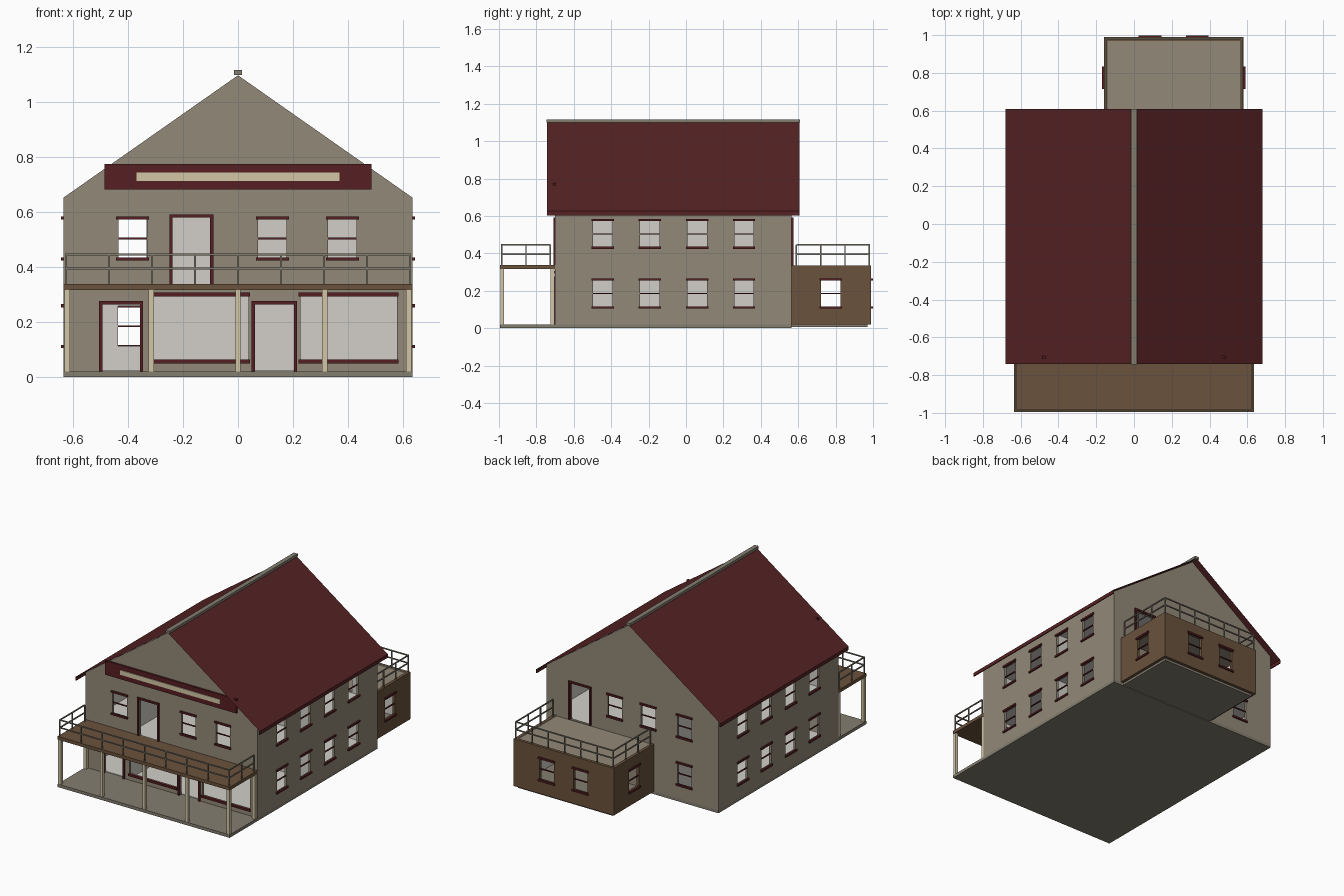
import bpy, bmesh

cube = bpy.data.objects.get("Cube")
if cube:
    bpy.data.objects.remove(cube, do_unlink=True)


def material(name, rgb):
    lin = [(c / 255 / 12.92) if c < 11 else ((c / 255 + 0.055) / 1.055) ** 2.4 for c in rgb]
    m = bpy.data.materials.new(name)
    m.use_nodes = True
    m.diffuse_color = (*lin, 1)
    m.node_tree.nodes["Principled BSDF"].inputs["Base Color"].default_value = (*lin, 1)
    return m


STUCCO = material("stucco", (146, 137, 120))
PLASTER = material("light_plaster", (210, 207, 200))
ROOF = material("roof_red", (86, 34, 35))
TRIM = material("trim_red", (86, 30, 34))
BROWN = material("wood_brown", (106, 82, 60))
CREAM = material("cream_paint", (210, 198, 166))
GREY = material("stone_grey", (132, 126, 112))


def finish(name, bm, *mats):
    bmesh.ops.recalc_face_normals(bm, faces=bm.faces)
    mesh = bpy.data.meshes.new(name)
    bm.to_mesh(mesh)
    bm.free()
    for m in mats:
        mesh.materials.append(m)
    ob = bpy.data.objects.new(name, mesh)
    bpy.context.collection.objects.link(ob)
    return ob


def boxes(name, mat, *items):
    """One object from boxes given as x0, x1, y0, y1, z0, z1."""
    bm = bmesh.new()
    for x0, x1, y0, y1, z0, z1 in items:
        vs = bmesh.ops.create_cube(bm, size=1)["verts"]
        for v in vs:
            v.co = (x1 if v.co.x > 0 else x0, y1 if v.co.y > 0 else y0, z1 if v.co.z > 0 else z0)
    return finish(name, bm, mat)


def place(axis, u, d, z):
    return (u, d, z) if axis == "y" else (d, u, z)


def wall(name, mat, axis, outer, inner, u_range, z_range, holes):
    """Wall facing along axis, with open rectangular holes (u0, u1, z0, z1)."""
    us = sorted({*u_range, *(u for h in holes for u in h[:2])})
    zs = sorted({*z_range, *(z for h in holes for z in h[2:])})

    def solid(i, j):
        if not (0 <= i < len(us) - 1 and 0 <= j < len(zs) - 1):
            return False
        u, z = (us[i] + us[i + 1]) / 2, (zs[j] + zs[j + 1]) / 2
        return not any(a < u < b and c < z < d for a, b, c, d in holes)

    bm = bmesh.new()
    for i in range(len(us) - 1):
        for j in range(len(zs) - 1):
            if not solid(i, j):
                continue
            ring = [(i, j), (i + 1, j), (i + 1, j + 1), (i, j + 1)]
            for depth, index in ((outer, 0), (inner, 1)):
                f = bm.faces.new([bm.verts.new(place(axis, us[a], depth, zs[b])) for a, b in ring])
                f.material_index = index
            sides = [(i, j - 1), (i + 1, j), (i, j + 1), (i - 1, j)]
            for k, near in enumerate(sides):
                if not solid(*near):
                    (a, b), (c, d) = ring[k], ring[(k + 1) % 4]
                    bm.faces.new([bm.verts.new(place(axis, us[p], q, zs[r]))
                                  for p, q, r in ((a, outer, b), (c, outer, d), (c, inner, d), (a, inner, b))])
    bmesh.ops.remove_doubles(bm, verts=bm.verts, dist=0.0001)
    return finish(name, bm, mat, PLASTER)


def trim_box(axis, face, sign, u0, u1, z0, z1, out=0.009, back=0.004):
    d0, d1 = sorted((face - sign * back, face + sign * out))
    return (u0, u1, d0, d1, z0, z1) if axis == "y" else (d0, d1, u0, u1, z0, z1)


def window_trim(name, axis, face, sign, holes):
    items = []
    for a, b, c, d in holes:
        items += [trim_box(axis, face, sign, a - .008, b + .008, d - .004, d + .008),
                  trim_box(axis, face, sign, a - .008, b + .008, c - .008, c + .004),
                  trim_box(axis, face, sign, a, b, (c + d) / 2 - .003, (c + d) / 2 + .003, -.002, .01)]
    boxes(name, TRIM, *items)


def door_trim(name, face, sign, holes):
    items = []
    for a, b, c, d in holes:
        items += [trim_box("y", face, sign, a - .012, a, c, d + .012),
                  trim_box("y", face, sign, b, b + .012, c, d + .012),
                  trim_box("y", face, sign, a, b, d, d + .012)]
    boxes(name, TRIM, *items)


def openings(centres, levels):
    return [(c - .052, c + .052, z, z + .145) for z in levels for c in centres]


LOW, HIGH = .113, .432
W, FRONT, BACK, T, EAVE, RIDGE = .635, -.70, .565, .015, .653, 1.098

# Ground slabs
boxes("base_slab", GREY, (-W, W, -.995, BACK, 0, .02))
boxes("annex_slab", GREY, (-.14, .56, BACK, .97, .005, .022))

# Front wall: windows, shop windows and doors
front_windows = openings((-.383, .125, .38), (HIGH,))
front_doors = [(-.493, -.357, .02, .265), (.062, .203, .02, .265), (-.238, -.102, .335, .58)]
shop_windows = [(-.31, .038, .062, .293), (.227, .578, .062, .293)]
wall("front_wall", STUCCO, "y", FRONT, FRONT + T, (-W, W), (.02, EAVE),
     front_windows + front_doors + shop_windows)
window_trim("front_window_trim", "y", FRONT, -1, front_windows)
door_trim("front_door_frames", FRONT, -1, front_doors)
boxes("shop_window_trim", TRIM, *[trim_box("y", FRONT, -1, a - .006, b + .006, z, z + .014)
                                  for a, b, c, d in shop_windows for z in (c - .012, d)])

# Back wall
back_windows = openings((.13, -.117), (HIGH,)) + openings((-.385,), (LOW, HIGH))
back_doors = [(.315, .457, .335, .58)]
wall("back_wall", STUCCO, "y", BACK, BACK - T, (-W, W), (.02, EAVE), back_windows + back_doors)
window_trim("back_window_trim", "y", BACK, 1, back_windows)
door_trim("back_door_frame", BACK, 1, back_doors)

# Long side walls
side_windows = openings((-.445, -.195, .06, .31), (LOW, HIGH))
for side, s in (("left", 1), ("right", -1)):
    wall(side + "_wall", STUCCO, "x", s * W, s * (W - T), (FRONT, BACK), (.02, EAVE), side_windows)
    window_trim(side + "_window_trim", "x", s * W, s, side_windows)

# Gables
for name, y0, y1 in (("front_gable", FRONT, FRONT + T), ("back_gable", BACK - T, BACK)):
    bm = bmesh.new()
    tri = [(-W, EAVE), (W, EAVE), (0, RIDGE)]
    f = bm.faces.new([bm.verts.new((x, y0, z)) for x, z in tri])
    new = bmesh.ops.extrude_face_region(bm, geom=[f], use_keep_orig=True)["geom"]
    bmesh.ops.translate(bm, vec=(0, y1 - y0, 0), verts=[v for v in new if isinstance(v, bmesh.types.BMVert)])
    finish(name, bm, STUCCO)

# Inside floors and partitions
boxes("interior_floors", PLASTER, (-W + T, W - T, FRONT + T, BACK - T, .318, .33),
      (-W + T, W - T, FRONT + T, BACK - T, .645, .65),
      (-W + T, W - T, FRONT + T, BACK - T, .02, .024))
boxes("interior_partitions", PLASTER, (-.325, -.315, FRONT + T, BACK - T, .024, .645),
      (-.315, W - T, -.075, -.065, .024, .645))

# Roof sheets with a drop at the eaves, and the ridge cap
for side, s in (("left", 1), ("right", -1)):
    bm = bmesh.new()
    rows = [[bm.verts.new((s * x, y, z)) for y in (-.742, .608)]
            for x, z in ((0, 1.104), (.68, .626), (.68, .602), (.674, .602), (.674, .624))]
    for p, q in zip(rows, rows[1:]):
        bm.faces.new((p[0], p[1], q[1], q[0]))
    finish(side + "_roof", bm, ROOF)
boxes("ridge_cap", GREY, (-.015, .015, -.745, .61, 1.1, 1.117))

# Sign board
boxes("sign_board", TRIM, (-.485, .485, -.712, -.699, .682, .776))
boxes("sign_panel", CREAM, (-.37, .37, -.717, -.711, .714, .745))

# Porch deck and posts
boxes("porch_deck", BROWN, (-W, W, -.995, FRONT, .316, .338))
post_spots = [(x, -.983) for x in (-.622, -.315, 0, .315, .622)] + [(-.622, -.714), (.622, -.714)]
boxes("porch_posts", CREAM, *[(x - .01, x + .01, y - .01, y + .01, .02, .316) for x, y in post_spots])

# Annex with roof terrace
AL, AR, AB = -.16, .58, .99
annex_back = openings((.085, .335), (LOW,))
annex_side = openings((.775,), (LOW,))
wall("annex_back_wall", BROWN, "y", AB, AB - .02, (AL, AR), (.02, .335), annex_back)
window_trim("annex_back_trim", "y", AB, 1, annex_back)
for side, x, s in (("left", AR, 1), ("right", AL, -1)):
    wall("annex_" + side + "_wall", BROWN, "x", x, x - s * .02, (BACK, AB - .02), (.02, .335), annex_side)
    window_trim("annex_" + side + "_trim", "x", x, s, annex_side)
boxes("annex_terrace", STUCCO, (AL + .02, AR - .02, BACK, AB - .02, .318, .33))


# Railings
def railing(name, x0, x1, y_house, y_end, nx, ny):
    r, items = .0035, []
    for z in (.395, .446):
        items += [(x0 - r, x1 + r, y_end - r, y_end + r, z - r, z + r)]
        lo, hi = sorted((y_house, y_end))
        items += [(x - r, x + r, lo, hi, z - r, z + r) for x in (x0, x1)]
    spots = [(x0 + (x1 - x0) * i / nx, y_end) for i in range(nx + 1)]
    spots += [(x, y_house + (y_end - y_house) * i / ny) for x in (x0, x1) for i in range(ny)]
    items += [(x - r, x + r, y - r, y + r, .33, .446) for x, y in spots]
    boxes(name, GREY, *items)


railing("porch_railing", -.625, .625, -.725, -.985, 8, 2)
railing("annex_railing", AL + .01, AR - .01, .59, AB - .01, 6, 3)
